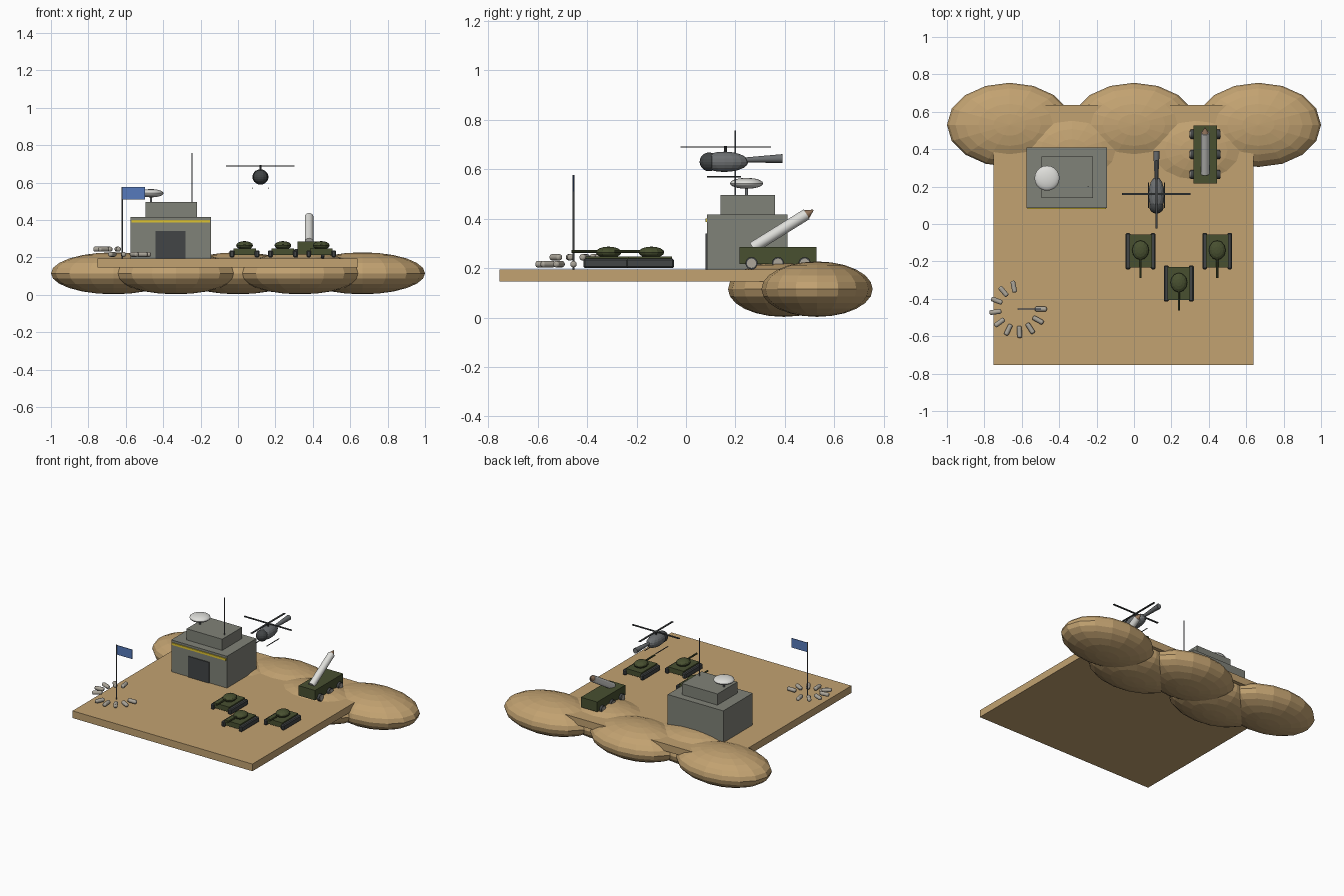
import bpy, math
from mathutils import Vector

if "Cube" in bpy.data.objects:
    bpy.data.objects.remove(bpy.data.objects["Cube"])


def material(name, r, g, b):
    lin = [((c / 255 + 0.055) / 1.055) ** 2.4 for c in (r, g, b)]
    m = bpy.data.materials.new(name)
    m.diffuse_color = (*lin, 1)
    m.use_nodes = True
    m.node_tree.nodes["Principled BSDF"].inputs["Base Color"].default_value = m.diffuse_color
    return m


SAND = material("sand", 194, 162, 113)
CONCRETE = material("concrete", 128, 130, 120)
DARK = material("dark_grey", 66, 69, 70)
YELLOW = material("yellow", 222, 196, 50)
WHITE = material("off_white", 222, 222, 218)
OLIVE = material("olive", 72, 80, 48)
BLUE = material("blue", 86, 122, 188)
STEEL = material("steel_grey", 108, 111, 113)
BAG = material("pale_grey", 172, 166, 154)
TIP = material("warhead_brown", 150, 120, 95)


def finish(name, mat, smooth=False):
    ob = bpy.context.object
    ob.name = name
    ob.data.materials.append(mat)
    if smooth:
        bpy.ops.object.shade_smooth_by_angle(angle=math.radians(40))
    return ob


def box(name, mat, x0, x1, y0, y1, z0, z1):
    bpy.ops.mesh.primitive_cube_add(size=1, location=((x0 + x1) / 2, (y0 + y1) / 2, (z0 + z1) / 2))
    bpy.context.object.scale = (x1 - x0, y1 - y0, z1 - z0)
    bpy.ops.object.transform_apply(location=False, rotation=False)
    return finish(name, mat)


def ball(name, mat, loc, radii, seg=16, rings=10, smooth=False):
    bpy.ops.mesh.primitive_uv_sphere_add(segments=seg, ring_count=rings, radius=1, location=loc)
    bpy.context.object.scale = radii
    bpy.ops.object.transform_apply(location=False, rotation=False)
    return finish(name, mat, smooth)


def rod(name, mat, a, b, r0, r1=None, seg=12, smooth=True):
    a, b = Vector(a), Vector(b)
    bpy.ops.mesh.primitive_cone_add(vertices=seg, radius1=r0, radius2=r0 if r1 is None else r1,
                                    depth=(b - a).length, location=(a + b) / 2)
    bpy.context.object.rotation_euler = (b - a).to_track_quat('Z', 'Y').to_euler()
    return finish(name, mat, smooth)


# Ground slab and the five dunes behind it
G = 0.195
box("ground_slab", SAND, -0.75, 0.64, -0.755, 0.635, 0.145, G)
for i in range(5):
    ball("dune", SAND, (-0.665 + 0.3325 * i, 0.395 if i % 2 else 0.53, 0.115),
         (0.335, 0.225, 0.112), 16, 12)

# Command bunker
box("bunker_base", CONCRETE, -0.575, -0.145, 0.085, 0.41, G, 0.417)
box("bunker_top", CONCRETE, -0.495, -0.22, 0.14, 0.36, 0.417, 0.495)
box("bunker_stripe", YELLOW, -0.57, -0.15, 0.079, 0.086, 0.386, 0.401)
box("bunker_door", DARK, -0.44, -0.28, 0.079, 0.086, G, 0.34)
rod("dish_post", STEEL, (-0.465, 0.245, 0.49), (-0.465, 0.245, 0.54), 0.006)
ball("dish", WHITE, (-0.465, 0.245, 0.543), (0.067, 0.067, 0.022), 20, 12, True)
rod("antenna", STEEL, (-0.245, 0.2, 0.49), (-0.245, 0.2, 0.757), 0.003, seg=8)


# Tanks
def tank(x, y):
    for s in (-1, 1):
        t = box("tank_track", DARK, x + s * 0.067 - 0.013, x + s * 0.067 + 0.013,
                y - 0.097, y + 0.097, 0.2, 0.238)
        bev = t.modifiers.new("rounded", 'BEVEL')
        bev.width = 0.006
    box("tank_hull", OLIVE, x - 0.06, x + 0.06, y - 0.088, y + 0.088, 0.212, 0.247)
    ball("tank_turret", OLIVE, (x, y + 0.005, 0.264), (0.045, 0.052, 0.023), 12, 8)
    rod("tank_barrel", OLIVE, (x, y, 0.267), (x, y - 0.145, 0.267), 0.006, seg=8)


for spot in ((0.035, -0.145), (0.445, -0.145), (0.24, -0.318)):
    tank(*spot)

# Missile launcher
box("launcher_body", OLIVE, 0.317, 0.443, 0.217, 0.527, 0.216, 0.285)
for y in (0.265, 0.372, 0.48):
    for s in (-1, 1):
        x = 0.38 + s * 0.063
        rod("launcher_wheel", DARK, (x, y, 0.22), (x + s * 0.016, y, 0.22), 0.025, seg=14)
        rod("launcher_hub", BAG, (x, y, 0.22), (x + s * 0.019, y, 0.22), 0.019, seg=14)
foot, top, point = Vector((0.38, 0.27, 0.283)), Vector((0.38, 0.488, 0.418)), Vector((0.38, 0.515, 0.435))
rod("missile_body", WHITE, foot, top, 0.023, seg=14)
rod("missile_tip", TIP, top, point, 0.019, 0.002, seg=14)

# Helicopter
X, Y = 0.12, 0.16
ball("helicopter_body", STEEL, (X, Y - 0.005, 0.63), (0.043, 0.097, 0.041), 16, 10)
ball("helicopter_cockpit", DARK, (X, 0.093, 0.63), (0.039, 0.038, 0.038), 14, 10)
rod("helicopter_tail", STEEL, (X, 0.22, 0.637), (X, 0.39, 0.643), 0.009, 0.018, seg=10)
rod("rotor_mast", DARK, (X, Y, 0.66), (X, Y, 0.693), 0.006, seg=8)
box("rotor_blade_across", DARK, X - 0.183, X + 0.183, Y - 0.006, Y + 0.006, 0.687, 0.692)
box("rotor_blade_along", DARK, X - 0.006, X + 0.006, Y - 0.183, Y + 0.183, 0.687, 0.692)
for s in (-1, 1):
    rod("landing_skid", DARK, (X + s * 0.042, 0.085, 0.57), (X + s * 0.042, 0.222, 0.57), 0.003, seg=6)

# Flag
FX, FY = -0.62, -0.455
rod("flag_pole", STEEL, (FX, FY, G), (FX, FY, 0.577), 0.004, seg=8)
box("flag", BLUE, FX, -0.498, FY - 0.002, FY + 0.002, 0.51, 0.575)

# Sandbags in a rising open ring, each pointing at the pole
for i in range(10):
    a = -math.radians(28.8) * i
    d = Vector((math.cos(a), math.sin(a), 0))
    c = Vector((FX, FY, 0.216 if i < 5 else 0.244)) + d * 0.122
    bag = rod("sandbag", BAG, c - d * 0.032, c + d * 0.032, 0.0135, seg=10)
    bev = bag.modifiers.new("rounded", 'BEVEL')
    bev.width = 0.008
    bev.segments = 2
    bev.limit_method = 'ANGLE'
    bev.angle_limit = math.radians(60)
